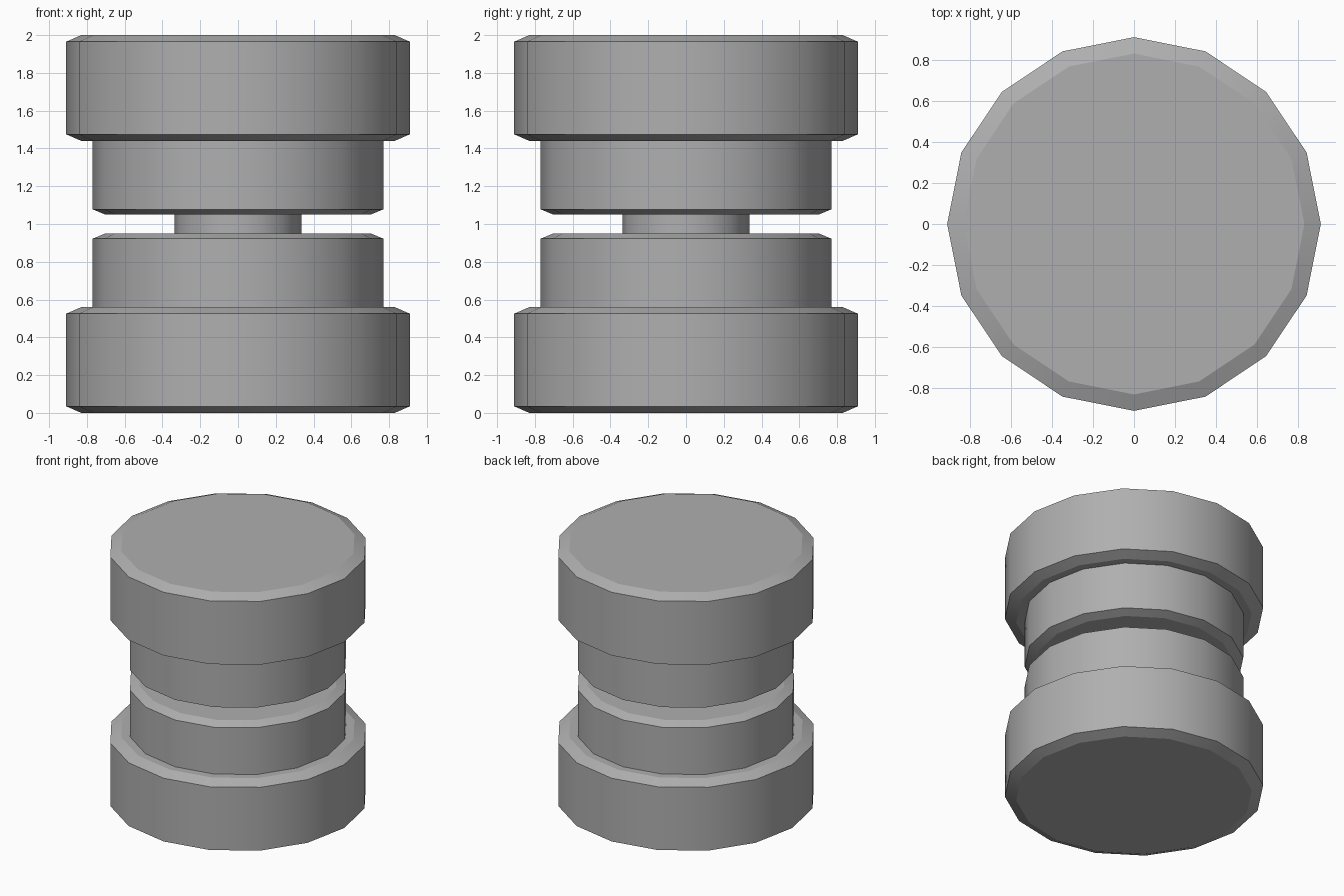
import bpy, bmesh
from math import cos, sin, pi

if "Cube" in bpy.data.objects:
    bpy.data.objects.remove(bpy.data.objects["Cube"])

SIDES = 16

# Dark grey finish
grey = bpy.data.materials.new("dark_grey")
grey.diffuse_color = (0.43, 0.43, 0.43, 1)
grey.use_nodes = True
grey.node_tree.nodes["Principled BSDF"].inputs["Base Color"].default_value = grey.diffuse_color


def lathe(name, profile, capped=True):
    """Revolve (radius, z) points around z, smooth around and sharp along each ring."""
    bm = bmesh.new()
    rings = [[bm.verts.new((r * cos(2 * pi * i / SIDES), r * sin(2 * pi * i / SIDES), z))
              for i in range(SIDES)] for r, z in profile]
    for a, b in zip(rings, rings[1:]):
        for i in range(SIDES):
            j = (i + 1) % SIDES
            bm.faces.new((a[i], a[j], b[j], b[i]))
    if capped:
        bm.faces.new(rings[0])
        bm.faces.new(rings[-1])
    bmesh.ops.recalc_face_normals(bm, faces=bm.faces)
    for f in bm.faces:
        f.smooth = True
    for e in bm.edges:
        e.smooth = abs(e.verts[0].co.z - e.verts[1].co.z) > 1e-5
    mesh = bpy.data.meshes.new(name)
    bm.to_mesh(mesh)
    bm.free()
    mesh.materials.append(grey)
    ob = bpy.data.objects.new(name, mesh)
    bpy.context.collection.objects.link(ob)
    return ob


# Half of the spool: chamfered flange stepping in to a chamfered hub
half = [(0.83, 0.0), (0.91, 0.035), (0.91, 0.525), (0.83, 0.56),
        (0.77, 0.56), (0.77, 0.922), (0.703, 0.95)]
lathe("lower_half", half)
lathe("upper_half", [(r, 2 - z) for r, z in half])

# Narrow axle joining the two halves
lathe("axle", [(0.335, 0.95), (0.335, 1.05)], capped=False)
